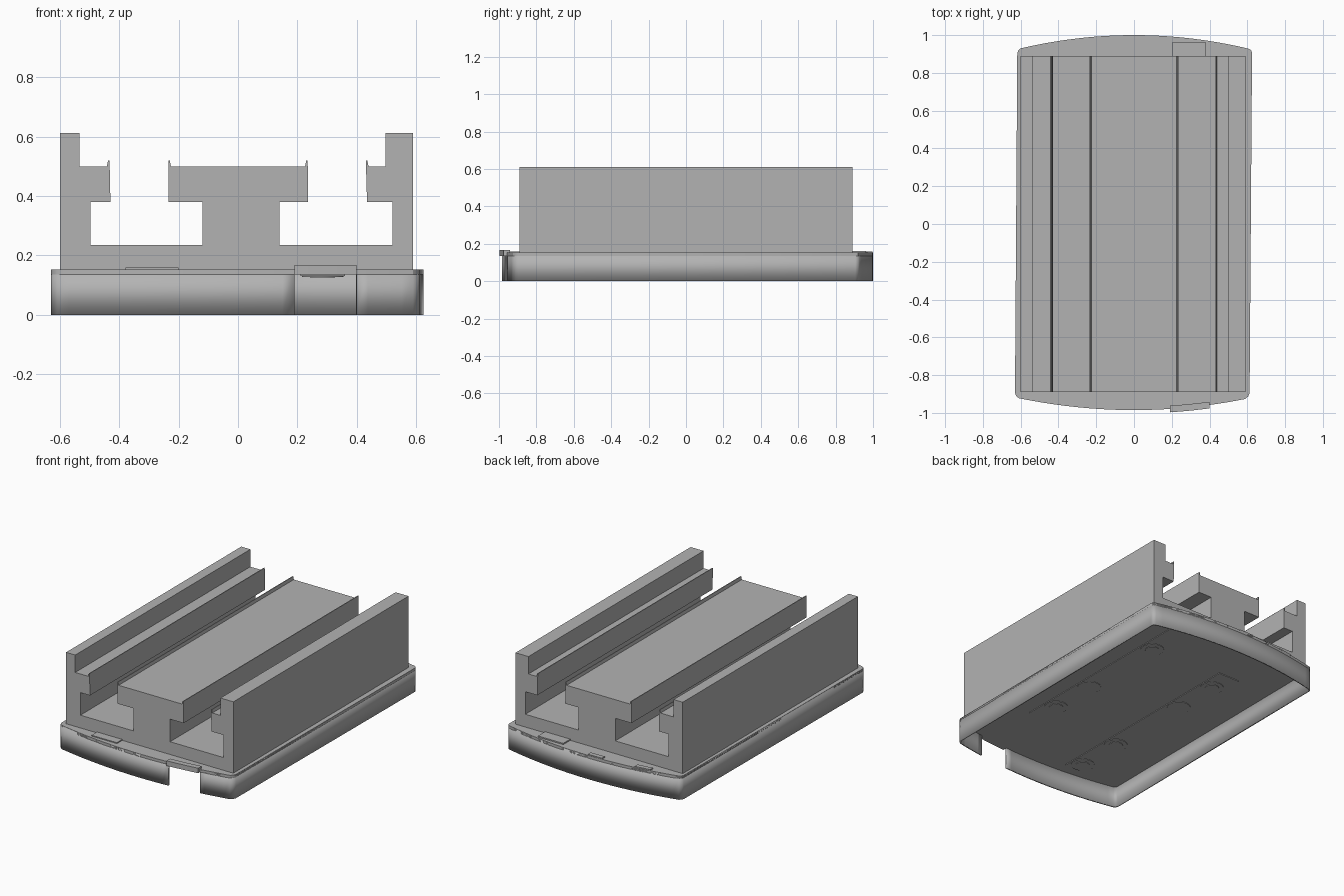
import bpy, bmesh, math

cube = bpy.data.objects.get("Cube")
if cube:
    bpy.data.objects.remove(cube, do_unlink=True)

grey = bpy.data.materials.new("satin_grey")
grey.use_nodes = True
COLOR = (0.45, 0.45, 0.45, 1)
grey.diffuse_color = COLOR
grey.node_tree.nodes["Principled BSDF"].inputs["Base Color"].default_value = COLOR


def finish(name, bm):
    mesh = bpy.data.meshes.new(name)
    bm.to_mesh(mesh)
    bm.free()
    mesh.materials.append(grey)
    obj = bpy.data.objects.new(name, mesh)
    bpy.context.collection.objects.link(obj)
    return obj


def prism(name, points, offset):
    """Extrude a closed 3D outline along an offset."""
    bm = bmesh.new()
    face = bm.faces.new([bm.verts.new(p) for p in points])
    out = bmesh.ops.extrude_face_region(bm, geom=[face], use_keep_orig=True)
    moved = [g for g in out["geom"] if isinstance(g, bmesh.types.BMVert)]
    bmesh.ops.translate(bm, verts=moved, vec=offset)
    bmesh.ops.recalc_face_normals(bm, faces=bm.faces[:])
    return finish(name, bm)


def box(name, x, y, z):
    corners = [(x[0], y[0]), (x[1], y[0]), (x[1], y[1]), (x[0], y[1])]
    return prism(name, [(a, b, z[0]) for a, b in corners], (0, 0, z[1] - z[0]))


def front_y(x):
    return -0.985 + 0.065 * (x / 0.62) ** 2


def back_y(x):
    return 1.0 - 0.075 * (x / 0.62) ** 2


def span(a, b, n):
    return [a + (b - a) * i / n for i in range(n + 1)]


# Slotted rail: one cross-section swept front to back
left = [(-0.6, 0.15), (-0.6, 0.612), (-0.535, 0.612), (-0.535, 0.5),
        (-0.442, 0.5), (-0.438, 0.52), (-0.433, 0.52), (-0.43, 0.38),
        (-0.498, 0.38), (-0.498, 0.235), (-0.12, 0.235), (-0.12, 0.38),
        (-0.235, 0.38), (-0.235, 0.52), (-0.23, 0.52), (-0.226, 0.5)]
right = [(0.226, 0.5), (0.23, 0.52), (0.235, 0.52), (0.236, 0.38),
         (0.14, 0.38), (0.14, 0.235), (0.52, 0.235), (0.52, 0.38),
         (0.435, 0.38), (0.431, 0.52), (0.436, 0.52), (0.44, 0.5),
         (0.498, 0.5), (0.498, 0.612), (0.59, 0.612), (0.59, 0.15)]
prism("slotted_rail", [(x, -0.89, z) for x, z in left + right], (0, 1.78, 0))

# Tray outline: bowed ends, near-straight sides, starting and ending at the notch
NOTCH = (0.19, 0.4)
path = [(x, front_y(x)) for x in span(NOTCH[1], 0.59, 5)]
path += [(0.605, -0.912), (0.612, -0.895), (0.625, 0.905), (0.62, 0.92)]
path += [(x, back_y(x)) for x in span(0.605, -0.6, 28)]
path += [(-0.612, 0.92), (-0.618, 0.905), (-0.63, -0.895), (-0.624, -0.91)]
path += [(x, front_y(x)) for x in span(-0.61, NOTCH[0], 20)]

# Deck closing the top of the tray
prism("tray_deck", [(x, y, 0.135) for x, y in path], (0, 0, 0.018))

# Thin skirt around the tray, open at the notch
bm = bmesh.new()
low = [bm.verts.new((x, y, 0)) for x, y in path]
high = [bm.verts.new((x, y, 0.152)) for x, y in path]
for i in range(len(path) - 1):
    bm.faces.new((low[i], low[i + 1], high[i + 1], high[i]))
skirt = finish("tray_skirt", bm)
shell = skirt.modifiers.new("thickness", "SOLIDIFY")
shell.thickness = 0.01

# Raised tab above the notch, following the bow
front = [(x, front_y(x) - 0.018, 0.135) for x in span(NOTCH[0], NOTCH[1], 5)]
rear = [(x, y + 0.035, z) for x, y, z in reversed(front)]
prism("notch_tab", front + rear, (0, 0, 0.032))

# Small raised tabs on the deck ends
box("front_deck_tab", (-0.38, -0.2), (-0.945, -0.89), (0.15, 0.159))
box("back_deck_tab", (0.2, 0.38), (0.89, 0.962), (0.15, 0.161))
for i, x in enumerate((-0.42, -0.1)):
    outer = [(a, back_y(a) - 0.002, 0.15) for a in span(x, x + 0.1, 3)]
    inner = [(a, b - 0.03, z) for a, b, z in reversed(outer)]
    prism(f"back_rim_tab_{i + 1}", outer + inner, (0, 0, 0.009))


# Underside strips with screw heads and plugs, turned half a turn on the other side
def disc(name, x, y, radius, z, depth):
    ring = [(x + radius * math.cos(a), y + radius * math.sin(a), z)
            for a in span(0, math.tau, 32)[:-1]]
    return prism(name, ring, (0, 0, -depth))


for side, label in ((1, "left"), (-1, "right")):
    x = 0.285 * side
    ends = sorted((-0.55 * side, 0.89 * side))
    box(f"{label}_floor_strip", (x - 0.075, x + 0.075), ends, (0.131, 0.136))
    for i, y in enumerate((-0.08, 0.51, -0.39, 0.82)):
        disc(f"{label}_plug_{i + 1}", x, y * side, 0.07, 0.132, 0.004)
        if i != 0:
            disc(f"{label}_screw_{i + 1}", x, y * side, 0.042, 0.129, 0.004)

# Smooth the bowed surfaces, keep hard edges
bpy.ops.object.select_all(action="DESELECT")
for obj in bpy.context.scene.objects:
    if obj.type == "MESH":
        obj.select_set(True)
        bpy.context.view_layer.objects.active = obj
bpy.ops.object.shade_smooth_by_angle(angle=math.radians(30))
